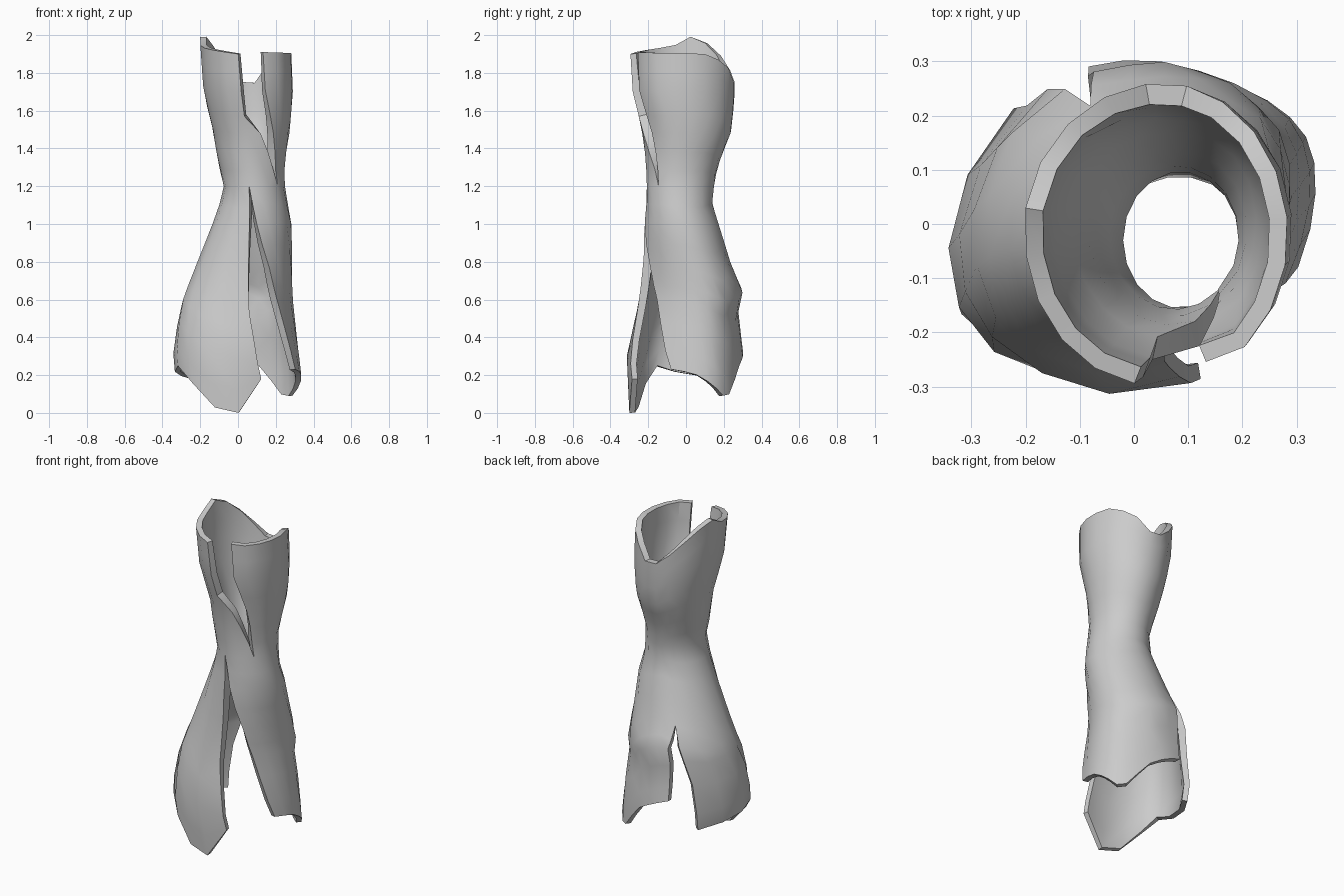
import bpy, bmesh, math

if "Cube" in bpy.data.objects:
    bpy.data.objects.remove(bpy.data.objects["Cube"])

def interp(table, x):
    """Piecewise linear lookup in rows of (key, value, value...), keys rising."""
    if x <= table[0][0]:
        return table[0][1:]
    for a, b in zip(table, table[1:]):
        if x <= b[0]:
            t = (x - a[0]) / (b[0] - a[0])
            return tuple(p + (q - p) * t for p, q in zip(a[1:], b[1:]))
    return table[-1][1:]

# Outer cross-section: z, x min, x max, y min, y max
SECTION = [
    (0.00, -.31, .335, -.30, .27), (0.10, -.32, .345, -.305, .29),
    (0.30, -.345, .325, -.315, .305), (0.54, -.315, .295, -.265, .275),
    (0.62, -.29, .29, -.25, .31), (0.80, -.215, .287, -.225, .235),
    (1.00, -.135, .285, -.22, .175), (1.10, -.10, .265, -.21, .14),
    (1.16, -.065, .25, -.21, .145), (1.30, -.10, .245, -.21, .165),
    (1.50, -.135, .275, -.235, .245), (1.70, -.185, .292, -.285, .26),
    (2.00, -.205, .28, -.305, .26)]
# Ragged rim and foot heights by angle
RIM = [(-68, 1.91), (30, 1.9), (60, 1.83), (85, 1.72), (105, 1.77), (140, 1.92),
       (165, 2.0), (190, 1.94), (260, 1.9)]
FOOT = [(-100, .25), (-20, .23), (0, .2), (20, .14), (32, .09), (48, .10),
        (65, .24), (85, .31), (104, .35), (116, .26), (130, .17), (180, .22),
        (200, .25), (215, .17), (230, .14), (245, .03), (258, 0), (272, 0),
        (280, .03), (294, .22)]
# Edge angles of the splits by height
UP_RIGHT = [(1.2, -40), (1.35, -45), (1.55, -58), (1.7, -66), (1.9, -66)]
UP_LEFT = [(1.2, 320), (1.3, 310), (1.48, 284), (1.57, 262), (1.9, 260)]
LOW_RIGHT = [(.2, -24), (.53, -41), (.8, -62), (.95, -80), (1.2, -100)]
LOW_LEFT = [(.2, 291), (.5, 286), (.8, 278), (1.0, 268), (1.2, 260)]
BACK_RIGHT = [(.2, 103), (.4, 104), (.58, 107), (.75, 116), (1.2, 120)]
BACK_LEFT = [(.2, 132), (.4, 128), (.58, 122), (.75, 116), (1.2, 120)]
LEAN = [(.1, .07), (.5, .06), (1.1, 0)]   # lobes twist about the axis low down
WAIST = 1.2

bm = bmesh.new()

def point(angle, z, scale=1.0):
    x0, x1, y0, y1 = interp(SECTION, z)
    c, s = math.cos(math.radians(angle)), math.sin(math.radians(angle))
    lean = interp(LEAN, z)[0] * c ** 3
    return ((x0 + x1) / 2 + (x1 - x0) / 2 * scale * c,
            (y0 + y1) / 2 + (y1 - y0) / 2 * scale * s + lean, z)

def panel(start, end, limit, z_levels, cols, curl=1.0):
    """Bark sheet from the waist to a ragged edge, between two split lines."""
    last = z_levels[-1]
    rows = []
    for zn in z_levels:
        t = (zn - WAIST) / (last - WAIST)
        a0, a1 = interp(start, zn)[0], interp(end, zn)[0]
        row = []
        for i in range(cols + 1):
            a = a0 + (a1 - a0) * i / cols
            z = WAIST + (interp(limit, a)[0] - WAIST) * t
            s = 1 + (curl - 1) * t if i == 0 else 1
            row.append(bm.verts.new(point(a, z, s)))
        rows.append(row)
    for r0, r1 in zip(rows, rows[1:]):
        for i in range(cols):
            bm.faces.new((r0[i], r0[i + 1], r1[i + 1], r1[i]))

# Back edges of both legs share one foot height down to the fork, so they weld
low = [1.2, 1.1, 1.0, .88, .75, .65, .58, .45, .3, .2]
panel(UP_RIGHT, UP_LEFT, RIM, [1.2, 1.28, 1.38, 1.48, 1.57, 1.7, 1.8, 1.9], 18, .92)
panel(LOW_RIGHT, BACK_RIGHT, FOOT, low, 11)
panel(BACK_LEFT, LOW_LEFT, FOOT, low, 7)
bmesh.ops.remove_doubles(bm, verts=bm.verts, dist=0.001)
bmesh.ops.recalc_face_normals(bm, faces=bm.faces)

# Make sure the sheet faces outward, away from the trunk axis
f = max(bm.faces, key=lambda q: q.calc_center_median().x)
if f.normal.x < 0:
    bmesh.ops.reverse_faces(bm, faces=bm.faces)

# Hollow split trunk
mesh = bpy.data.meshes.new("hollow_trunk")
bm.to_mesh(mesh)
bm.free()
trunk = bpy.data.objects.new("hollow_trunk", mesh)
bpy.context.collection.objects.link(trunk)
bpy.context.view_layer.objects.active = trunk
trunk.select_set(True)

# Bark thickness, grown inward: thick at the waist, thin at rim and feet
group = trunk.vertex_groups.new(name="bark_thickness")
for v in mesh.vertices:
    w = interp([(.2, .55), (.9, .9), (1.2, 1), (1.5, .85), (1.9, .6)], v.co.z)[0]
    group.add([v.index], w, 'REPLACE')
shell = trunk.modifiers.new("thickness", 'SOLIDIFY')
shell.thickness = 0.055
shell.offset = -1
shell.vertex_group = group.name
bpy.ops.object.modifier_apply(modifier=shell.name)
bpy.ops.object.shade_smooth_by_angle(angle=math.radians(35))
